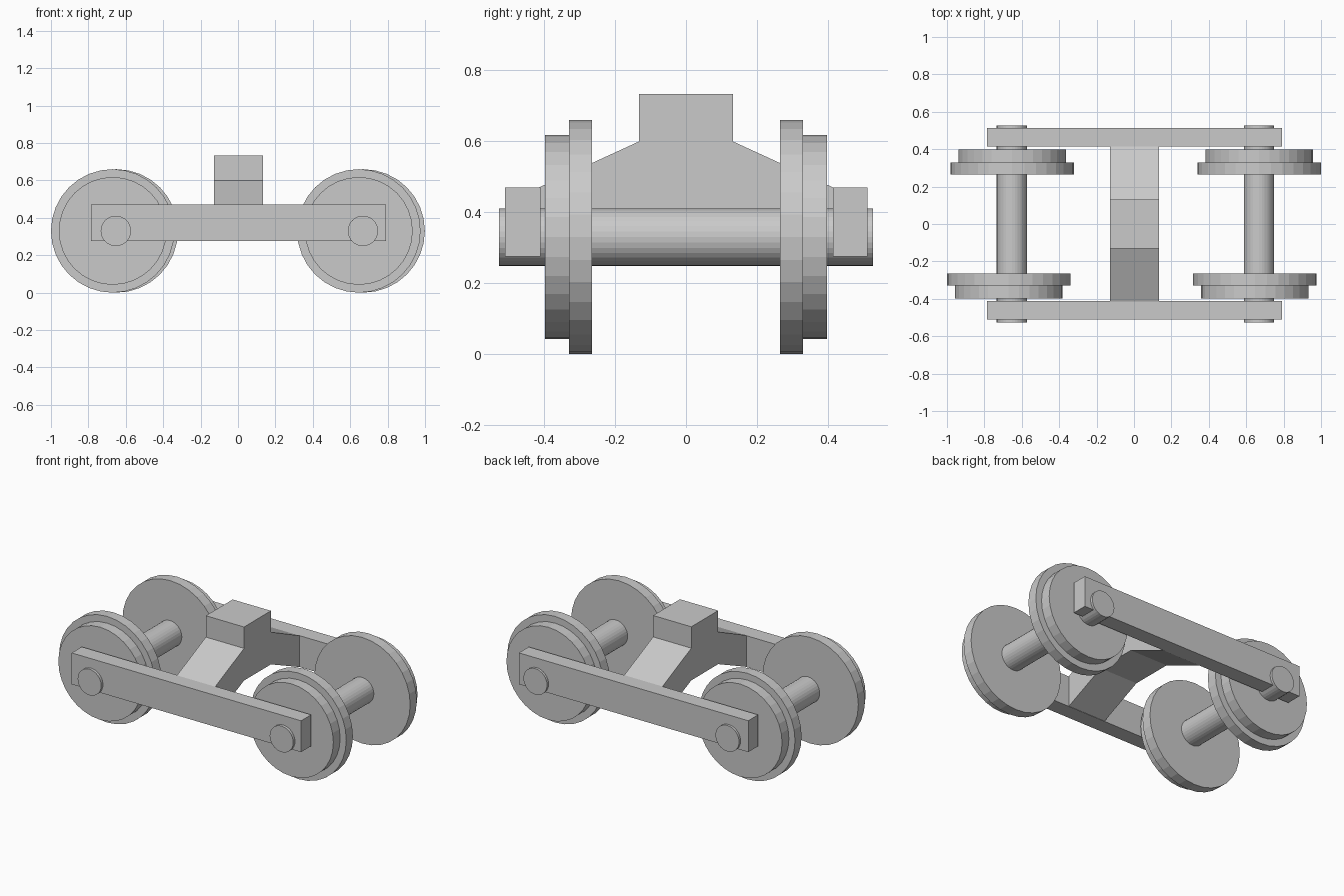
import bpy
import bmesh
from math import pi
from mathutils import Matrix

default = bpy.data.objects.get("Cube")
if default:
    bpy.data.objects.remove(default, do_unlink=True)

# Single plain grey material
GREY = (0.59, 0.59, 0.59, 1.0)
grey = bpy.data.materials.new("plain grey")
grey.use_nodes = True
grey.diffuse_color = GREY
grey.node_tree.nodes["Principled BSDF"].inputs["Base Color"].default_value = GREY

AXLE_Z = 0.33


def finish(name, bm):
    bmesh.ops.recalc_face_normals(bm, faces=bm.faces)
    mesh = bpy.data.meshes.new(name)
    bm.to_mesh(mesh)
    bm.free()
    mesh.materials.append(grey)
    obj = bpy.data.objects.new(name, mesh)
    bpy.context.collection.objects.link(obj)
    return obj


def add_disc(bm, x, y0, y1, radius):
    """Cylinder lying along y between y0 and y1."""
    place = Matrix.Translation((x, (y0 + y1) / 2, AXLE_Z)) @ Matrix.Rotation(pi / 2, 4, "X")
    bmesh.ops.create_cone(bm, cap_ends=True, segments=32, radius1=radius,
                          radius2=radius, depth=abs(y1 - y0), matrix=place)


def add_prism(bm, outline, x0, x1):
    """Extrude a (y, z) outline along x."""
    face = bm.faces.new([bm.verts.new((x0, y, z)) for y, z in outline])
    grown = bmesh.ops.extrude_face_region(bm, geom=[face])["geom"]
    verts = [g for g in grown if isinstance(g, bmesh.types.BMVert)]
    bmesh.ops.translate(bm, verts=verts, vec=(x1 - x0, 0, 0))


# Flanged wheels: wide flange inside, narrower tread outside
wheels = {
    "front_right_wheel": (-0.67, -1),
    "back_right_wheel": (-0.651, 1),
    "front_left_wheel": (0.646, -1),
    "back_left_wheel": (0.669, 1),
}
for name, (x, side) in wheels.items():
    bm = bmesh.new()
    add_disc(bm, x, side * 0.265, side * 0.33, 0.33)
    add_disc(bm, x, side * 0.33, side * 0.397, 0.288)
    finish(name, bm)

# Axles running through the wheels and side beams
for name, x in (("right_axle", -0.653), ("left_axle", 0.668)):
    bm = bmesh.new()
    add_disc(bm, x, -0.527, 0.527, 0.081)
    finish(name, bm)

# Side beams
for name, y0, y1 in (("front_beam", -0.51, -0.411), ("back_beam", 0.415, 0.512)):
    bm = bmesh.new()
    add_prism(bm, [(y0, 0.275), (y1, 0.275), (y1, 0.47), (y0, 0.47)], -0.787, 0.791)
    finish(name, bm)

# Arched cross bolster with raised centre block
half = [(0.132, 0.40), (0.415, 0.275), (0.415, 0.47), (0.132, 0.60), (0.132, 0.733)]
outline = half + [(-y, z) for y, z in reversed(half)]
bm = bmesh.new()
add_prism(bm, outline, -0.129, 0.134)
finish("cross_bolster", bm)
